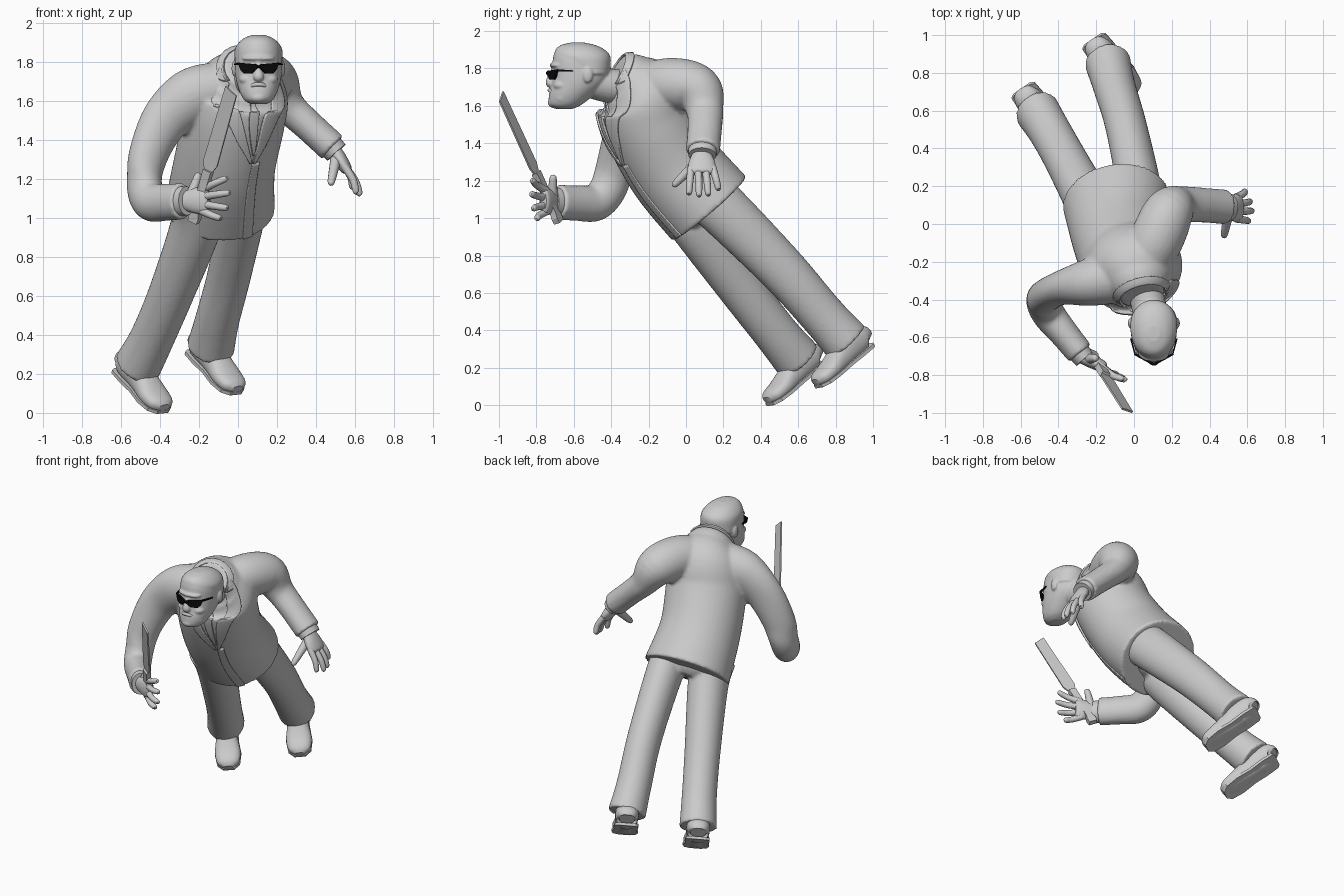
import bpy, bmesh, math
from mathutils import Vector as V

if "Cube" in bpy.data.objects:
    bpy.data.objects.remove(bpy.data.objects["Cube"])


def material(name, c):
    m = bpy.data.materials.new(name)
    m.use_nodes = True
    m.diffuse_color = (c, c, c, 1)
    m.node_tree.nodes["Principled BSDF"].inputs["Base Color"].default_value = (c, c, c, 1)
    return m


GREY = material("plain grey", 0.6)
BLACK = material("glasses black", 0.003)


def finish(name, bm, mat=GREY, angle=40):
    bmesh.ops.recalc_face_normals(bm, faces=bm.faces)
    me = bpy.data.meshes.new(name)
    bm.to_mesh(me)
    bm.free()
    ob = bpy.data.objects.new(name, me)
    bpy.context.collection.objects.link(ob)
    me.materials.append(mat)
    bpy.ops.object.select_all(action='DESELECT')
    ob.select_set(True)
    bpy.context.view_layer.objects.active = ob
    bpy.ops.object.shade_smooth_by_angle(angle=math.radians(angle))
    return ob


def fuse(name, parts, voxel, rounds):
    """Merge overlapping parts into one smooth skin."""
    bpy.ops.object.select_all(action='DESELECT')
    for ob in parts:
        ob.select_set(True)
    bpy.context.view_layer.objects.active = parts[0]
    bpy.ops.object.join()
    ob = parts[0]
    ob.name = name
    mod = ob.modifiers.new("skin", 'REMESH')
    mod.mode, mod.voxel_size, mod.use_smooth_shade = 'VOXEL', voxel, True
    mod = ob.modifiers.new("soften", 'SMOOTH')
    mod.factor, mod.iterations = .5, rounds


def sample(st, t):
    """Smooth interpolation through stations (x, y, z, half width, half depth)."""
    n = len(st) - 1
    i = min(int(t), n - 1)
    f = t - i
    b, c = st[i], st[i + 1]
    a, d = st[max(i - 1, 0)], st[min(i + 2, n)]
    return [0.5 * (2 * q + (r - p) * f + (2 * p - 5 * q + 4 * r - s) * f * f
                   + (3 * q - p - 3 * r + s) * f ** 3) for p, q, r, s in zip(a, b, c, d)]


def surface(st, side, t, deg, off=0, box=1, axis=None):
    """Point on the lofted surface at station t and angle deg."""
    n = len(st) - 1
    lo, hi = sample(st, max(t - .05, 0)), sample(st, min(t + .05, n))
    tan = V(axis) if axis else (V(hi[:3]) - V(lo[:3])).normalized()
    s = V(side)
    s = (s - tan * s.dot(tan)).normalized()
    d = tan.cross(s)
    p = sample(st, t)
    a = math.radians(deg)
    ca, sa = (math.copysign(abs(k) ** box, k) for k in (math.cos(a), math.sin(a)))
    return V(p[:3]) + s * (p[3] + off) * ca + d * (p[4] + off) * sa


def loft(name, st, side, n=28, steps=6, box=1, axis=None):
    st = [tuple(s) if len(s) == 5 else (*s, s[3]) for s in st]
    bm = bmesh.new()
    rings = []
    for k in range((len(st) - 1) * steps + 1):
        rings.append([bm.verts.new(surface(st, side, k / steps, 360 * j / n, 0, box, axis)) for j in range(n)])
    for a, b in zip(rings, rings[1:]):
        for j in range(n):
            bm.faces.new((a[j], a[(j + 1) % n], b[(j + 1) % n], b[j]))
    bm.faces.new(rings[0])
    bm.faces.new(rings[-1])
    return finish(name, bm)


def patch(name, st, side, rows, off, thick=.012, m=12, steps=8):
    """Cloth piece lying on a loft; rows are (station, start angle, end angle)."""
    bm = bmesh.new()
    grid = []
    for k in range((len(rows) - 1) * steps + 1):
        t, a, b = sample(rows, k / steps)
        grid.append([bm.verts.new(surface(st, side, t, a + (b - a) * j / m, off)) for j in range(m + 1)])
    for a, b in zip(grid, grid[1:]):
        for j in range(m):
            bm.faces.new((a[j], a[j + 1], b[j + 1], b[j]))
    mod = finish(name, bm).modifiers.new("thickness", 'SOLIDIFY')
    mod.thickness, mod.offset = thick, 0


def prism(name, pts, origin, x, y, thick, mat=GREY):
    x, y = V(x).normalized(), V(y).normalized()
    nrm = x.cross(y) * thick
    bm = bmesh.new()
    f = [[bm.verts.new(V(origin) + x * p + y * q + nrm * s) for p, q in pts] for s in (-.5, .5)]
    bm.faces.new(f[0])
    bm.faces.new(f[1])
    for j in range(len(pts)):
        k = (j + 1) % len(pts)
        bm.faces.new((f[0][j], f[0][k], f[1][k], f[1][j]))
    return finish(name, bm, mat, 25)


def ball(name, loc, size):
    bm = bmesh.new()
    bmesh.ops.create_uvsphere(bm, u_segments=20, v_segments=12, radius=1)
    for v in bm.verts:
        v.co = V(loc) + V(a * b for a, b in zip(v.co, size))
    return finish(name, bm)


# Jacket with sleeves, leaning forward
SIDE = (1, .22, .1)
torso = [(-.095, .125, 1.05, .285, .26), (-.07, -.06, 1.265, .262, .255), (-.02, -.2, 1.5, .262, .245),
         (.01, -.25, 1.65, .25, .235), (.03, -.32, 1.73, .175, .17), (.045, -.38, 1.765, .115, .115)]
left_arm = [(.04, -.23, 1.69, .13), (.12, -.08, 1.715, .142), (.185, .06, 1.685, .133), (.255, .1, 1.575, .09, .1),
            (.36, .1, 1.475, .08, .092), (.485, .09, 1.36, .08, .092)]
right_arm = [(-.1, -.28, 1.66, .14, .14), (-.24, -.31, 1.62, .145, .125), (-.375, -.335, 1.5, .125, .092),
             (-.46, -.375, 1.32, .107, .088), (-.48, -.41, 1.17, .1, .09), (-.45, -.48, 1.085, .1, .088),
             (-.37, -.58, 1.08, .095, .078), (-.285, -.685, 1.085, .093, .073)]
fuse("jacket", [loft("body", torso, SIDE, n=48, steps=8), loft("left_sleeve", left_arm, (.7, 0, .7)),
                loft("right_sleeve", right_arm, (.01, 0, 1))], .012, 4)
patch("jacket_front_edge", torso, SIDE, [(.04, -77, -66), (.8, -77, -66), (1.6, -77, -68)], .001)
patch("left_lapel", torso, SIDE, [(1.6, -77, -74), (2.3, -73, -55), (3, -66, -40), (4, -50, -15), (4.8, -35, 15)], .006)
patch("right_lapel", torso, SIDE, [(1.6, -78, -81), (2.3, -95, -112), (3, -108, -135), (4, -130, -163), (4.8, -145, -195)], .006)
patch("tie", torso, SIDE, [(1.75, -79, -77), (2.3, -88, -78), (3.2, -90, -80), (4.2, -92, -84), (4.8, -98, -78)], .005)
patch("collar", torso, SIDE, [(4.45, -15, 195), (4.7, -25, 205), (5, -30, 210)], .007)
loft("left_cuff", [(.46, .09, 1.385, .066, .078), (.505, .087, 1.335, .062, .074)], (.7, 0, .7))
loft("right_cuff", [(-.3, -.67, 1.085, .078, .06), (-.262, -.715, 1.087, .074, .056)], (0, 0, 1))


def hand(label, wrist, knuckle, spread, tips, thumb, normal):
    """Palm with four fingers and a thumb."""
    w, k, s = V(wrist), V(knuckle), V(spread)
    size = s.length
    loft(label + "_palm", [(*w, .05, .036), (*w.lerp(k, .5), size * 1.1, .036),
                           (*k, size * 1.15, .03), (*(k + (k - w) * .15), size * .85, .018)], spread)
    for i, tip in enumerate(tips):
        a, b = k - (k - w) * .2 + s * (i - 1.5) * .6, V(tip)
        mid = a.lerp(b, .55) + V(normal) * .012
        loft(f"{label}_finger_{i + 1}", [(*a, .021), (*mid, .019), (*a.lerp(b, .92), .016), (*b, .006)], spread, 12, 4)
    a, b = w.lerp(k, .2), V(thumb)
    loft(label + "_thumb", [(*a, .03), (*a.lerp(b, .55), .024), (*a.lerp(b, .92), .018), (*b, .006)], normal, 12, 4)


hand("left_hand", (.495, .085, 1.345), (.555, .085, 1.25), (0, .064, 0),
     [(.61, .015, 1.125), (.63, .07, 1.115), (.62, .12, 1.12), (.59, .175, 1.15)], (.475, -.07, 1.17), (.8, 0, .5))
hand("right_hand", (-.27, -.705, 1.087), (-.165, -.755, 1.09), (0, 0, .06),
     [(-.085, -.8, .995), (-.05, -.82, 1.05), (-.04, -.83, 1.13), (-.055, -.825, 1.205)],
     (-.2, -.71, 1.23), (-.4, -.8, 0))

# Long blade held in the right hand
GRIP, AXIS, WIDE = (-.228, -.68, .98), (.254, -.404, .879), (.8, -.37, -.4)
prism("blade", [(.29, -.02), (.34, -.042), (.775, -.038), (.75, .036), (.34, .042), (.29, .02)], GRIP, AXIS, WIDE, .01)
prism("blade_handle", [(0, -.026), (.03, -.03), (.06, -.02), (.3, -.024), (.3, .024), (.06, .02), (.03, .03), (0, .026)],
      GRIP, AXIS, WIDE, .035)

# Trousers and shoes
legs = {"left": [(.02, .03, 1.18, .13, .14), (.03, .16, 1.08, .12, .145), (-.04, .51, .73, .11, .13),
                 (-.105, .73, .48, .112, .122), (-.14, .86, .335, .122, .13)],
        "right": [(-.2, -.03, 1.1, .14, .15), (-.215, .06, .96, .13, .145), (-.34, .3, .62, .115, .125),
                  (-.44, .48, .385, .112, .12), (-.515, .6, .24, .12, .13)]}
FWD, UP = V((.53, -.69, -.5)).normalized(), V((.3, -.55, .76)).normalized()
shoe = [(-.1, -.045, .05, .045), (-.085, -.025, .072, .07), (0, -.015, .076, .09), (.09, -.042, .07, .068),
        (.19, -.065, .082, .048), (.27, -.075, .07, .038), (.305, -.08, .032, .02)]
trousers = [loft("seat", [(-.09, .0, 1.17, .2, .17), (-.09, .09, 1.06, .18, .15), (-.09, .13, 1.01, .12, .1)], SIDE)]
for label, st in legs.items():
    trousers.append(loft(label + "_leg", st, (1, .2, .1)))
    ankle = V(st[-1][:3])
    cross = FWD.cross(UP)
    loft(label + "_shoe", [(*(ankle + FWD * f + UP * u), w, d) for f, u, w, d in shoe], cross, box=.85)
    outline = [(f, w + .003) for f, u, w, d in shoe]
    outline += [(f, -w) for f, w in reversed(outline)]
    prism(label + "_sole", outline, ankle - UP * .088, (FWD - UP * .06).normalized(), cross, .018)
fuse("trousers", trousers, .012, 3)

# Head, face and neck in one skin
HX = .105
UPRIGHT = (0, 0, 1)
head = [(1.583, -.65, .04, .04), (1.605, -.645, .074, .085), (1.655, -.615, .1, .118), (1.72, -.575, .117, .145),
        (1.79, -.56, .122, .155), (1.85, -.56, .119, .152), (1.89, -.565, .103, .135), (1.92, -.575, .07, .095),
        (1.933, -.58, .03, .04)]
hair = [(1.77, -.51, .121, .1), (1.85, -.548, .124, .146), (1.89, -.562, .108, .14), (1.922, -.575, .073, .1),
        (1.938, -.58, .03, .04)]
face = [loft("skull", [(HX, y, z, w, d) for z, y, w, d in head], (1, 0, 0), n=40, box=.93, axis=UPRIGHT),
        loft("hair", [(HX, y, z, w, d) for z, y, w, d in hair], (1, 0, 0), n=40, box=.95, axis=UPRIGHT),
        loft("neck", [(.05, -.32, 1.7, .09), (.075, -.42, 1.71, .092), (.1, -.53, 1.74, .09)], (1, 0, 0)),
        ball("brow", (HX, -.685, 1.818), (.085, .045, .018)),
        ball("chin", (HX, -.69, 1.617), (.052, .05, .032)),
        loft("nose", [(HX, -.7, 1.805, .015, .015), (HX, -.717, 1.76, .018, .02), (HX, -.727, 1.722, .028, .024),
                      (HX, -.717, 1.705, .014, .012)], (1, 0, 0), 16)]
loft("mouth", [(HX - .055, -.695, 1.662, .006), (HX - .027, -.722, 1.68, .01), (HX, -.73, 1.684, .01),
               (HX + .027, -.722, 1.68, .01), (HX + .055, -.695, 1.662, .006)], UPRIGHT, 12)
for s, label in ((1, "left"), (-1, "right")):
    face += [ball("ear", (HX + s * .122, -.525, 1.765), (.016, .028, .042)),
             ball("cheek", (HX + s * .055, -.665, 1.71), (.045, .045, .03)),
             ball("jowl", (HX + s * .055, -.655, 1.645), (.036, .05, .038))]
    # Dark wraparound glasses
    prism(label + "_lens", [(s * p, q) for p, q in ((.001, .013), (.02, .02), (.118, .027), (.104, -.008),
                                                    (.084, -.027), (.04, -.027), (.018, -.008), (.001, .004))],
          (HX, -.744, 1.768), (1, s * .55, 0), UPRIGHT, .012, BLACK)
    prism(label + "_glasses_arm", [(0, 0), (0, .012), (.085, .006), (.085, 0)],
          (HX + s * .1, -.688, 1.784), (s * .27, 1, 0), UPRIGHT, .008, BLACK)
fuse("head", face, .0065, 3)
